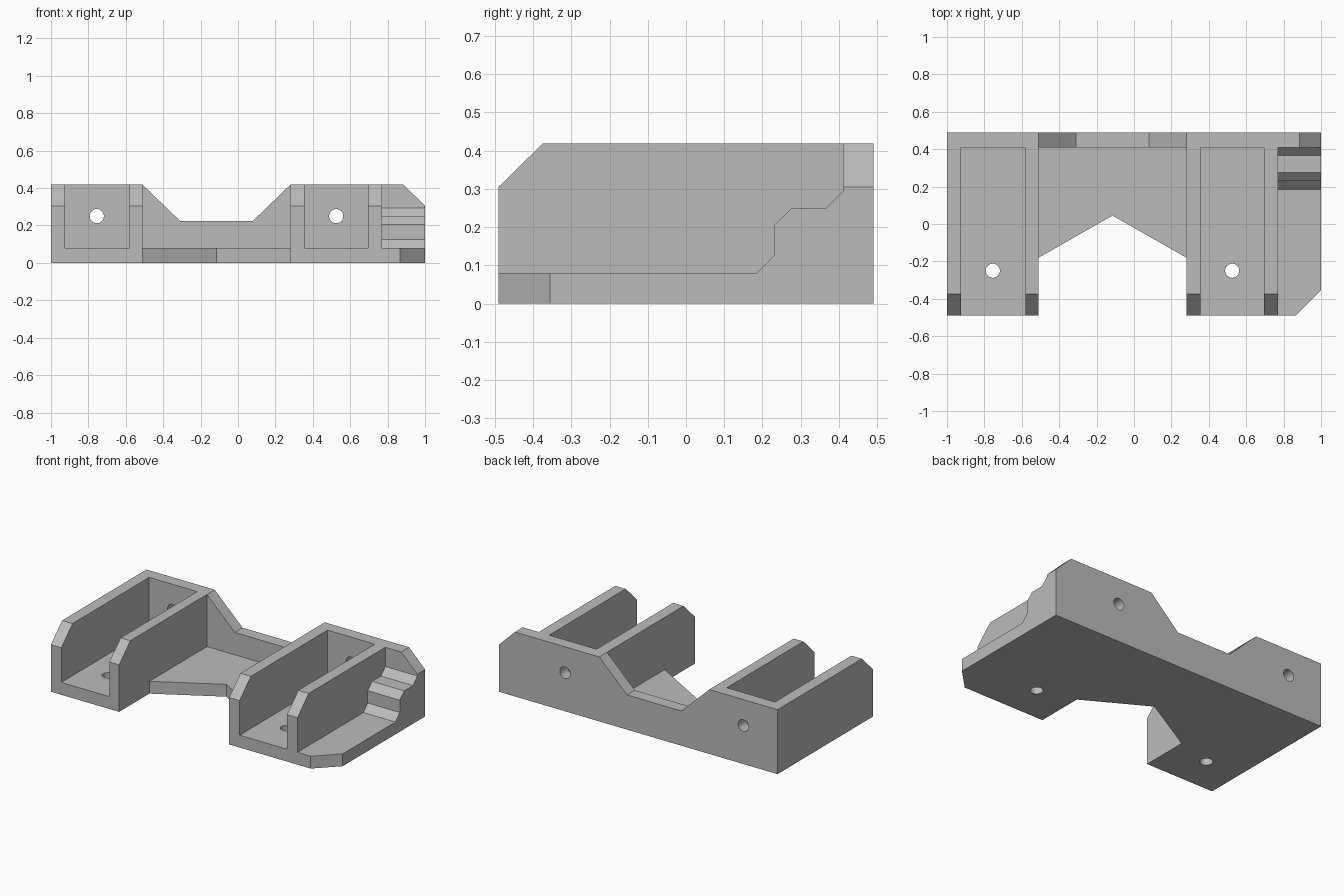
import bpy, bmesh, math

old = bpy.data.objects.get("Cube")
if old:
    bpy.data.objects.remove(old, do_unlink=True)

grey = bpy.data.materials.new("plain grey")
grey.use_nodes = True
grey.diffuse_color = (0.5, 0.5, 0.5, 1)
grey.node_tree.nodes["Principled BSDF"].inputs["Base Color"].default_value = (0.5, 0.5, 0.5, 1)

# Shared dimensions
FRONT, BACK, INNER = -0.49, 0.49, 0.41
FLOOR, TOP, SHOULDER = 0.08, 0.418, 0.305
PLACE = {
    "X": lambda u, v, w: (w, u, v),
    "Y": lambda u, v, w: (u, w, v),
    "Z": lambda u, v, w: (u, v, w),
}


def prism(name, profile, axis, start, end):
    """Extrude a flat profile along an axis into a closed solid."""
    bm = bmesh.new()
    face = bm.faces.new([bm.verts.new(PLACE[axis](u, v, start)) for u, v in profile])
    extruded = bmesh.ops.extrude_face_region(bm, geom=[face], use_keep_orig=True)
    shift = PLACE[axis](0, 0, end - start)
    moved = [g for g in extruded["geom"] if isinstance(g, bmesh.types.BMVert)]
    bmesh.ops.translate(bm, verts=moved, vec=shift)
    bmesh.ops.recalc_face_normals(bm, faces=bm.faces)
    mesh = bpy.data.meshes.new(name)
    bm.to_mesh(mesh)
    bm.free()
    mesh.materials.append(grey)
    obj = bpy.data.objects.new(name, mesh)
    bpy.context.collection.objects.link(obj)
    return obj


def circle(cx, cy, radius=0.038, sides=24):
    steps = [2 * math.pi * i / sides for i in range(sides)]
    return [(cx + radius * math.cos(a), cy + radius * math.sin(a)) for a in steps]


def combine(target, part, operation):
    """Fuse or cut a part, then discard it."""
    mod = target.modifiers.new(part.name, "BOOLEAN")
    mod.operation, mod.solver, mod.object = operation, "EXACT", part
    bpy.context.view_layer.objects.active = target
    bpy.ops.object.modifier_apply(modifier=mod.name)
    bpy.data.objects.remove(part, do_unlink=True)


# Base plate with notched front and a clipped corner
bracket = prism("double_channel_bracket", [
    (-1, FRONT), (-0.51, FRONT), (-0.51, -0.18), (-0.115, 0.045), (0.28, -0.18),
    (0.28, FRONT), (0.865, FRONT), (1, -0.355), (1, BACK), (-1, BACK)], "Z", 0, FLOOR)

# Back wall with a dip in the middle
parts = [prism("back_wall", [
    (-1, 0), (1, 0), (1, SHOULDER), (0.885, TOP), (0.28, TOP),
    (0.08, 0.225), (-0.31, 0.225), (-0.51, TOP), (-1, TOP)], "Y", INNER, BACK)]

# Four channel walls with chamfered front tops
wall = [(FRONT, 0), (INNER, 0), (INNER, TOP), (-0.375, TOP), (FRONT, SHOULDER)]
for left, right in [(-1, -0.925), (-0.58, -0.51), (0.28, 0.355), (0.695, 0.77)]:
    parts.append(prism("channel_wall", wall, "X", left, right))

# Stepped support on the left side
parts.append(prism("stepped_support", [
    (0.185, 0), (INNER, 0), (INNER, 0.293), (0.365, 0.248), (0.275, 0.248),
    (0.23, 0.205), (0.23, 0.125), (0.185, FLOOR)], "X", 0.77, 1))

for part in parts:
    combine(bracket, part, "UNION")

# Screw holes through the floor and back wall of each channel
for x in (-0.755, 0.525):
    combine(bracket, prism("floor_hole", circle(x, -0.25), "Z", -0.1, 0.2), "DIFFERENCE")
    combine(bracket, prism("back_hole", circle(x, 0.25), "Y", 0.35, 0.6), "DIFFERENCE")

# Merge leftover flat seams
bm = bmesh.new()
bm.from_mesh(bracket.data)
bmesh.ops.remove_doubles(bm, verts=bm.verts, dist=0.0001)
bmesh.ops.dissolve_limit(bm, angle_limit=0.01, verts=bm.verts, edges=bm.edges)
bm.to_mesh(bracket.data)
bm.free()

bpy.ops.object.select_all(action="DESELECT")
bracket.select_set(True)
bpy.context.view_layer.objects.active = bracket
bpy.ops.object.shade_smooth_by_angle(angle=math.radians(30))
